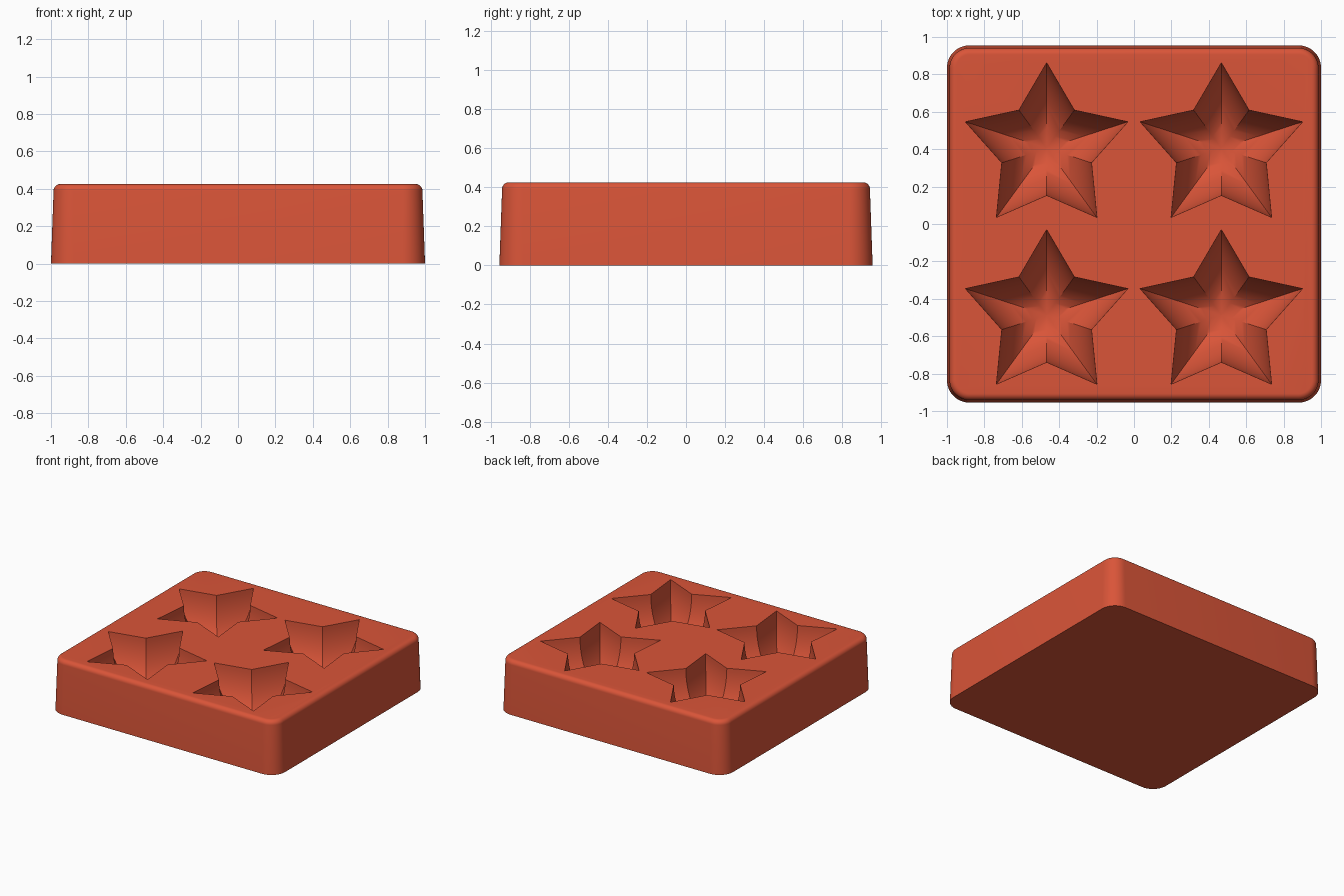
import bpy, bmesh, math

if "Cube" in bpy.data.objects:
    bpy.data.objects.remove(bpy.data.objects["Cube"])

HEIGHT = 0.425
DEPTH = 0.36

red = bpy.data.materials.new("terracotta_red")
red.use_nodes = True
red.diffuse_color = (0.70, 0.09, 0.04, 1)
red.node_tree.nodes["Principled BSDF"].inputs["Base Color"].default_value = (0.70, 0.09, 0.04, 1)


def rounded_rect(hx, hy, r, z, steps=12):
    """Outline of a rectangle with rounded corners."""
    pts = []
    for i, (sx, sy) in enumerate([(1, 1), (-1, 1), (-1, -1), (1, -1)]):
        for k in range(steps + 1):
            a = math.pi / 2 * (i + k / steps)
            pts.append((sx * (hx - r) + r * math.cos(a), sy * (hy - r) + r * math.sin(a), z))
    return pts


def star(scale, z):
    """Five-pointed star outline, one tip towards +y."""
    pts = []
    for k in range(10):
        r = scale * (0.457 if k % 2 == 0 else 0.252)
        a = math.pi / 2 + k * math.pi / 5
        pts.append((r * math.cos(a), r * math.sin(a), z))
    return pts


def loft(name, rings, location=(0, 0, 0)):
    """Closed solid through a stack of outlines, bottom to top."""
    bm = bmesh.new()
    loops = [[bm.verts.new(p) for p in ring] for ring in rings]
    for low, high in zip(loops, loops[1:]):
        n = len(low)
        for i in range(n):
            j = (i + 1) % n
            bm.faces.new((low[i], low[j], high[j], high[i]))
    bm.faces.new(loops[0][::-1])
    bm.faces.new(loops[-1])
    bmesh.ops.recalc_face_normals(bm, faces=bm.faces)
    mesh = bpy.data.meshes.new(name)
    bm.to_mesh(mesh)
    bm.free()
    mesh.materials.append(red)
    obj = bpy.data.objects.new(name, mesh)
    obj.location = location
    bpy.context.collection.objects.link(obj)
    return obj


# Tapered block with a rounded top rim
FILLET = 0.035
rings = [rounded_rect(1.0, 0.955, 0.12, 0)]
for k in range(9):
    a = math.pi / 2 * k / 8
    inset = 0.014 + FILLET * (1 - math.cos(a))
    rings.append(rounded_rect(1 - inset, 0.955 - inset, 0.12 - inset,
                              HEIGHT - FILLET + FILLET * math.sin(a)))
block = loft("star_mould", rings)

# Domed star cavities, deepest at the centre
LEVELS = 20
cavity = []
for k in range(LEVELS):
    a = math.pi / 2 * k / LEVELS
    s = max(math.sin(a), 0.004)
    cavity.append(star(s, HEIGHT - DEPTH * math.cos(a)))
cavity += [star(1, HEIGHT), star(1, HEIGHT + 0.1)]

bpy.context.view_layer.objects.active = block
for x in (-0.467, 0.467):
    for y in (-0.487, 0.405):
        cutter = loft("star_cutter", cavity, (x, y, 0))
        cutter.hide_render = True
        bpy.context.view_layer.update()
        cut = block.modifiers.new("star_cavity", "BOOLEAN")
        cut.operation = "DIFFERENCE"
        cut.solver = "EXACT"
        cut.object = cutter
        bpy.ops.object.modifier_apply(modifier=cut.name)
        bpy.data.objects.remove(cutter)

# Smooth walls, crisp star edges
bpy.ops.object.select_all(action="DESELECT")
block.select_set(True)
bpy.ops.object.shade_smooth_by_angle(angle=math.radians(30))
